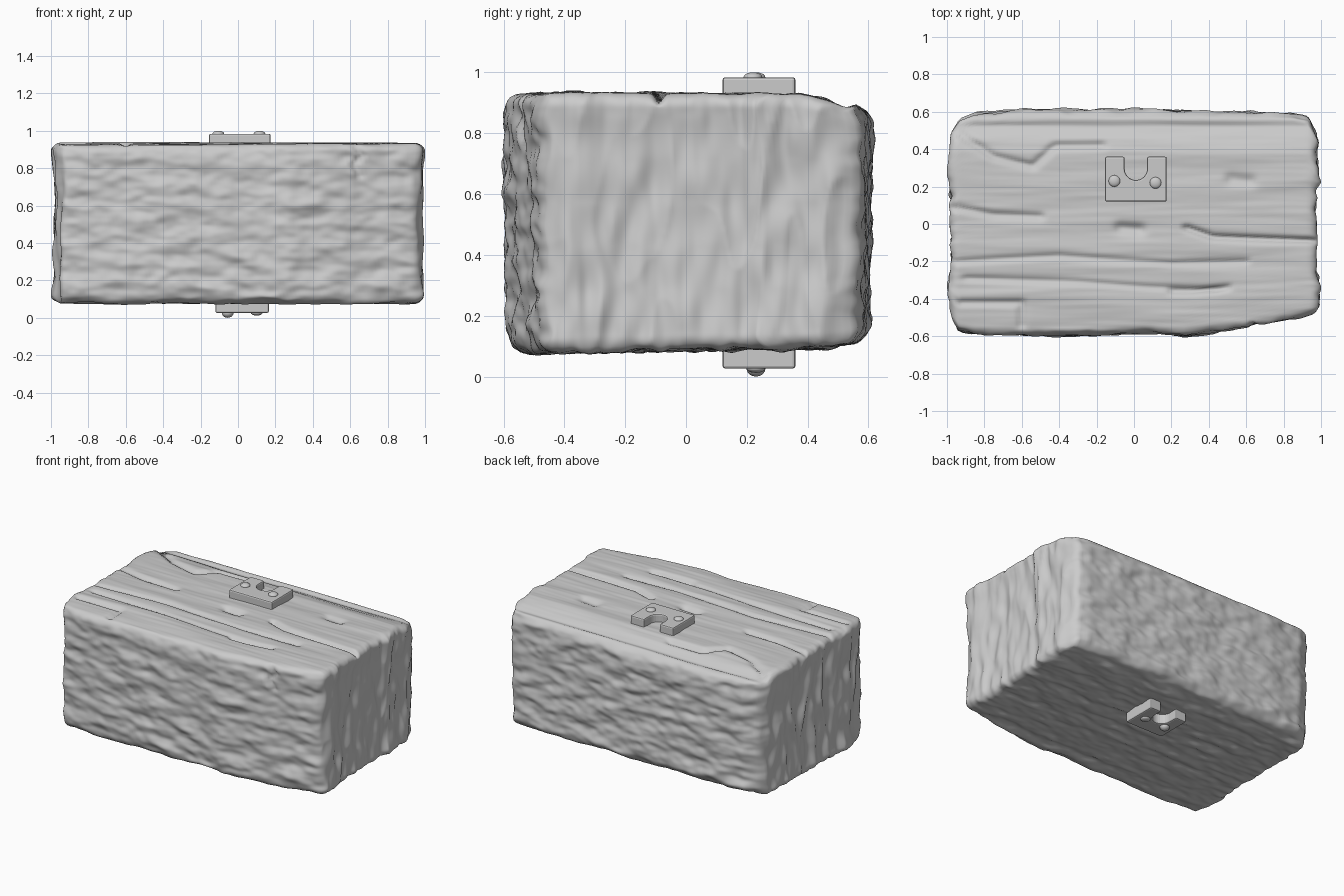
import bpy, bmesh, math
from mathutils import Vector, noise

if "Cube" in bpy.data.objects:
    bpy.data.objects.remove(bpy.data.objects["Cube"])


def table(pts, t):
    """Linear interpolation through (t, value) pairs."""
    if t <= pts[0][0]:
        return pts[0][1]
    for (a, va), (b, vb) in zip(pts, pts[1:]):
        if t <= b:
            return va + (vb - va) * (t - a) / (b - a)
    return pts[-1][1]


def lerp(a, b, t):
    return a + (b - a) * (t + 1) / 2


def n3(x, y, z):
    return noise.noise(Vector((x, y, z)))


def groove(path, x, y, width):
    """1 on the polyline, fading to 0 away from it."""
    p, best = Vector((x, y)), 9
    for a, b in zip(path, path[1:]):
        a, b = Vector(a), Vector(b)
        t = max(0, min(1, (p - a).dot(b - a) / (b - a).length_squared))
        best = min(best, (p - a.lerp(b, t)).length)
    return math.exp(-(best / width) ** 2)


# Outlines of the block: front and back over x, ends over y, top and bottom over y
FRONT = [(-1, -.44), (-.98, -.52), (-.94, -.575), (-.85, -.585), (-.4, -.6), (.1, -.583), (.27, -.605), (.6, -.55), (1, -.475)]
BACK = [(-1, .42), (-.98, .49), (-.93, .56), (-.85, .595), (-.6, .613), (0, .61), (.85, .592), (.93, .57), (.97, .51), (1, .45)]
LEFT = [(-.58, -.975), (-.4, -.995), (-.2, -.98), (0, -.985), (.2, -.985), (.4, -.995), (.6, -.985)]
RIGHT = [(-.6, .985), (-.45, 1), (-.3, .975), (0, .975), (.2, .975), (.32, 1), (.38, .98), (.6, .985)]
TOP = [(-.6, .925), (-.4, .935), (0, .932), (.38, .93), (.46, .912), (.525, .88), (.56, .892), (.61, .87)]
BOTTOM = [(-.6, .09), (-.5, .078), (0, .088), (.45, .095), (.6, .12)]

# Cracks: (path, width, depth)
TOP_CRACKS = [
    ([(-.95, .49), (-.75, .36), (-.54, .31), (-.42, .42), (-.17, .42)], .02, .02),
    ([(.28, -.02), (.42, -.07), (.97, -.09)], .016, .03),
    ([(-.97, .09), (-.75, .05), (-.5, .04)], .02, .02),
    ([(.2, -.36), (.33, -.36), (.5, -.34)], .016, .022),
    ([(-.97, -.2), (-.4, -.17), (.2, -.21), (.6, -.2)], .016, .015),
    ([(-.9, -.29), (-.3, -.31), (.1, -.34), (.45, -.35)], .016, .014),
    ([(-.93, -.42), (-.6, -.42), (-.6, -.54)], .018, .018),
    ([(-.07, -.02), (.03, -.03)], .03, .025),
    ([(.52, .24), (.62, .23)], .03, .02),
]
FRONT_CRACK = [(.62, .93), (.66, .87), (.62, .82), (.65, .76)]

# Rough block: finely divided cube, edges rounded, shaped by the outlines
half, r = Vector((.985, .6, .425)), .05
bm = bmesh.new()
bmesh.ops.create_cube(bm, size=2)
bmesh.ops.subdivide_edges(bm, edges=bm.edges[:], cuts=105, use_grid_fill=True)
for v in bm.verts:
    p = Vector(a * b for a, b in zip(v.co, half))
    inner = Vector(max(-h + r, min(h - r, c)) for c, h in zip(p, half))
    n = (p - inner).normalized()
    q = inner + n * r
    u, w, h = (q[i] / half[i] for i in range(3))
    x = lerp(table(LEFT, q.y), table(RIGHT, q.y), u) * (1 - .018 * (1 - h * h))
    y = lerp(table(FRONT, x), table(BACK, x), w) * (1 - .012 * (1 - h))
    z = lerp(table(BOTTOM, y), table(TOP, y), h)

    # Split ends with upright ridges
    end = (-.034 * abs(n3(x * 3, y * 9, z * 2.2)) + .014 * n3(x, y * 17 + 5, z * 7) + .007)
    # Hewn long faces
    side = .018 * n3(x * 6 + z * 3, y, z * 14) + .007 * n3(x * 17, y, z * 26)
    side -= .02 * groove(FRONT_CRACK, x, z, .015) if n.y < -.2 and x > .5 else 0
    # Long grain on top, coarser grain below
    if n.z > 0:
        grain = .007 * n3(x * 1.6, y * 12, 3) + .003 * n3(x * 3, y * 45, 7)
        grain -= sum(d * groove(c, x, y, wd) for c, wd, d in TOP_CRACKS)
    else:
        grain = .014 * n3(x * 4, y * 17, 11) + .006 * n3(x * 13, y * 30, 4)
    x, y, z = x + n.x * end, y + n.y * side, z + n.z * grain
    v.co = (max(-1, min(1, x)), y, z)
me = bpy.data.meshes.new("block")
bm.to_mesh(me)
bm.free()
me.shade_smooth()
block = bpy.data.objects.new("block", me)
bpy.context.collection.objects.link(block)


def bracket(name, cx, width, z_in, z_out, bolts):
    """Notched plate, open to the back, with domed bolts."""
    y0, y1, rn, yc = .12, .36, .06, .295
    arc = [(cx + rn * math.cos(a), yc + rn * math.sin(a))
           for a in (-math.pi * i / 12 for i in range(13))]
    outline = [(cx - width / 2, y1), (cx - width / 2, y0), (cx + width / 2, y0),
               (cx + width / 2, y1), (cx + rn, y1)] + arc + [(cx - rn, y1)]
    b = bmesh.new()
    f = b.faces.new([b.verts.new((x, y, z_in)) for x, y in outline])
    ext = bmesh.ops.extrude_face_region(b, geom=[f])
    for e in ext["geom"]:
        if isinstance(e, bmesh.types.BMVert):
            e.co.z = z_out
    bmesh.ops.recalc_face_normals(b, faces=b.faces[:])
    m = bpy.data.meshes.new(name)
    b.to_mesh(m)
    b.free()
    o = bpy.data.objects.new(name, m)
    bpy.context.collection.objects.link(o)
    bev = o.modifiers.new("soft_edges", "BEVEL")
    bev.width, bev.segments, bev.limit_method = .009, 2, "ANGLE"
    for i, (x, y, rise) in enumerate(bolts):
        bpy.ops.mesh.primitive_uv_sphere_add(segments=20, ring_count=10, radius=1, location=(x, y, z_out))
        bolt = bpy.context.object
        bolt.name = f"{name}_bolt_{i + 1}"
        bolt.scale = (.031, .031, rise)
        bpy.ops.object.shade_smooth()


bracket("top_bracket", .01, .33, .90, .984, [(-.105, .23, .016), (.115, .22, .016)])
bracket("bottom_bracket", .022, .285, .12, .026, [(-.055, .23, .026), (.1, .23, .014)])
